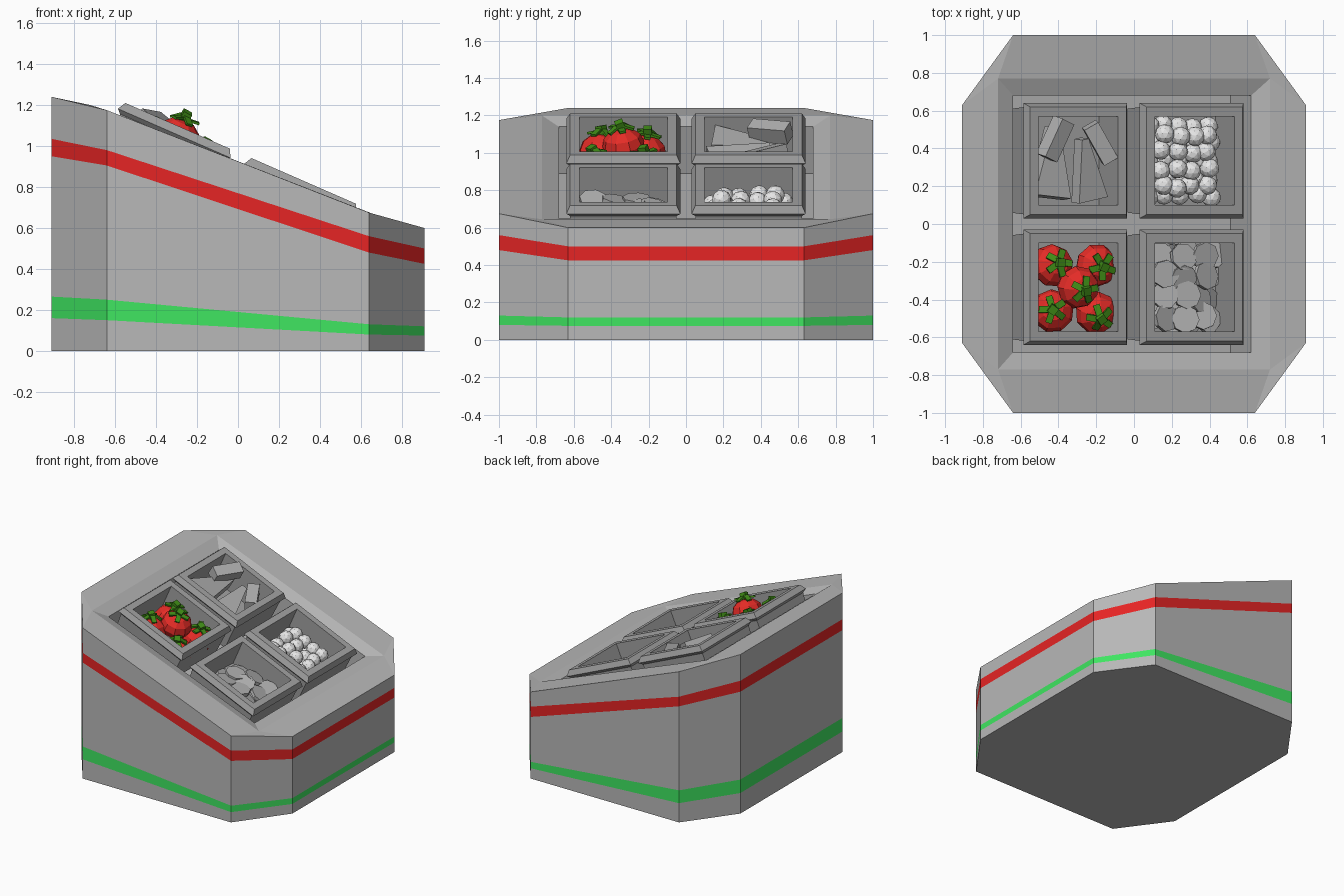
import bpy, bmesh, random
from math import radians, pi, cos, sin
from mathutils import Matrix, Vector, Euler

random.seed(4)
cube = bpy.data.objects.get("Cube")
if cube:
    bpy.data.objects.remove(cube)


def material(name, r, g, b):
    m = bpy.data.materials.new(name)
    m.use_nodes = True
    m.diffuse_color = (r, g, b, 1)
    m.node_tree.nodes["Principled BSDF"].inputs["Base Color"].default_value = (r, g, b, 1)
    return m


GREY = material("stand grey", 0.48, 0.48, 0.48)
RED = material("stripe red", 0.79, 0.018, 0.018)
GREEN = material("stripe green", 0.05, 0.79, 0.12)
TRAY = material("tray grey", 0.36, 0.36, 0.36)
FOOD = material("food grey", 0.44, 0.44, 0.44)
WHITE = material("food white", 0.85, 0.85, 0.85)
TOMATO = material("tomato red", 0.78, 0.025, 0.02)
LEAF = material("leaf green", 0.05, 0.26, 0.008)

# Sloped frame shared by the trays and their contents
ANGLE = radians(23.6)
TILT = Matrix.Translation((0, 0, 0.97)) @ Matrix.Rotation(ANGLE, 4, 'Y')


def finish(name, bm, mats, matrix=None):
    mesh = bpy.data.meshes.new(name)
    bm.to_mesh(mesh)
    bm.free()
    for m in mats:
        mesh.materials.append(m)
    obj = bpy.data.objects.new(name, mesh)
    if matrix:
        obj.matrix_world = matrix
    bpy.context.collection.objects.link(obj)
    return obj


def loft(rings, mat_of=None):
    """Skin a stack of equal rings and cap both ends."""
    bm = bmesh.new()
    loops = [[bm.verts.new(p) for p in ring] for ring in rings]
    n = len(loops[0])
    for k, (a, b) in enumerate(zip(loops, loops[1:])):
        for i in range(n):
            j = (i + 1) % n
            f = bm.faces.new((a[i], a[j], b[j], b[i]))
            f.material_index = mat_of.get(k, 0) if mat_of else 0
    bm.faces.new(loops[0][::-1])
    bm.faces.new(loops[-1])
    bmesh.ops.remove_doubles(bm, verts=bm.verts, dist=0.0005)
    bmesh.ops.recalc_face_normals(bm, faces=bm.faces)
    return bm


def place(bm, made, matrix, index=0):
    verts = made["verts"]
    bmesh.ops.transform(bm, matrix=matrix, verts=verts)
    for f in {f for v in verts for f in v.link_faces}:
        f.material_index = index


def pose(loc, rot=(0, 0, 0), size=(1, 1, 1)):
    return Matrix.LocRotScale(Vector(loc), Euler(rot), Vector(size))


def jitter(amount):
    return random.uniform(-amount, amount)


# Stand: striped octagonal body with sloped top, bevelled rim and sunken well
CORNERS = [(.91, -.63), (.91, .63), (.64, 1), (-.64, 1),
           (-.91, .63), (-.91, -.63), (-.64, -1), (.64, -1)]
LEVELS = {-.91: (0, .16, .265, .95, 1.035, 1.24),
          -.64: (0, .15, .25, .905, .98, 1.175),
          .64: (0, .08, .13, .48, .56, .675),
          .91: (0, .075, .12, .425, .50, .60)}
rings = [[(x, y, LEVELS[x][k]) for x, y in CORNERS] for k in range(6)]


def rectangle(x0, z0, x1, z1, half_y):
    return [((x1 if x > 0 else x0), (half_y if y > 0 else -half_y),
             (z1 if x > 0 else z0)) for x, y in CORNERS]


rings.append(rectangle(-.72, 1.20, .72, .645, .77))
rings.append(rectangle(-.64, 1.14, .62, .648, .68))
rings.append(rectangle(-.75, .89, .51, .395, .68))
finish("stand", loft(rings, {1: 1, 3: 2}), [GREY, GREEN, RED])


# Trays
def rect(hx, hy, z):
    return [(hx, -hy, z), (hx, hy, z), (-hx, hy, z), (-hx, -hy, z)]


UP, DOWN, SIDE = -.322, .35, .335
for name, u, y in (("upper_left", UP, SIDE), ("upper_right", UP, -SIDE),
                   ("lower_left", DOWN, SIDE), ("lower_right", DOWN, -SIDE)):
    bm = loft([rect(.27, .275, -.27), rect(.28, .285, -.06), rect(.30, .305, -.04),
               rect(.278, .285, 0), rect(.23, .235, 0), rect(.23, .235, -.25)])
    finish("tray_" + name, bm, [TRAY], TILT @ Matrix.Translation((u, y, 0)))

# White balls piled in two layers
bm = bmesh.new()
for layer, (cols, rows, w) in enumerate(((5, 5, -.19), (4, 4, -.125))):
    for i in range(cols):
        for j in range(rows):
            u = DOWN + (i - (cols - 1) / 2) * .088 + jitter(.012)
            y = SIDE + (j - (rows - 1) / 2) * .092 + jitter(.012)
            ball = bmesh.ops.create_icosphere(bm, subdivisions=2, radius=.052)
            place(bm, ball, pose((u, y, w + jitter(.02)), (jitter(3), jitter(3), 0)))
finish("white_balls", bm, [WHITE], TILT)

# Octagonal slices
bm = bmesh.new()
for layer, (cols, rows, w) in enumerate(((4, 4, -.21), (3, 4, -.15))):
    for i in range(cols):
        for j in range(rows):
            u = DOWN + (i - (cols - 1) / 2) * .115 + jitter(.015)
            y = -SIDE + (j - (rows - 1) / 2) * .11 + jitter(.015)
            disc = bmesh.ops.create_cone(bm, cap_ends=True, segments=8,
                                         radius1=.075, radius2=.075, depth=.025)
            place(bm, disc, pose((u, y, w + jitter(.02)),
                                 (jitter(.3), jitter(.3), jitter(1))))
finish("slices", bm, [FOOD], TILT)

# Tomatoes with leafy tops
bm = bmesh.new()
for u, y, w in ((-.41, -.22, -.14), (-.155, -.22, -.14), (-.41, -.46, -.14),
                (-.155, -.47, -.14), (-.30, -.335, -.055)):
    base = pose((u, y, w), (jitter(.2), jitter(.2) - ANGLE * .5, jitter(1)))
    ball = bmesh.ops.create_uvsphere(bm, u_segments=9, v_segments=6, radius=.115)
    place(bm, ball, base @ pose((0, 0, 0), size=(1, 1, .85)))
    stem = bmesh.ops.create_cube(bm, size=1)
    place(bm, stem, base @ pose((0, 0, .115), (.2, .15, 0), (.045, .045, .05)), 1)
    for k in range(5):
        a = k * 2 * pi / 5
        leaf = bmesh.ops.create_cube(bm, size=1)
        place(bm, leaf, base @ pose((.045 * cos(a), .045 * sin(a), .102),
                                    (0, .3 + jitter(.4), a), (.06, .035, .012)), 1)
finish("tomatoes", bm, [TOMATO, LEAF], TILT)


# Wedges
def wedge(name, loc, rot, length, width, thick):
    outline = [(-.02, length / 2), (-width / 2, -length / 2),
               (width / 2, -length / 2), (.02, length / 2)]
    bm = loft([[(x, y, z) for x, y in outline] for z in (-thick / 2, thick / 2)])
    finish(name, bm, [FOOD], TILT @ pose(loc, rot))


wedge("wedge_long", (-.24, .29, -.09), (.1, .12, .2), .33, .18, .08)
wedge("wedge_low", (-.43, .33, -.12), (-.1, .1, -.1), .38, .22, .09)
for name, loc, rot in (("block_upper", (-.44, .45, -.035), (.1, .25, -.4)),
                       ("block_lower", (-.17, .43, -.06), (0, -.3, .55))):
    bm = bmesh.new()
    bmesh.ops.create_cube(bm, size=1)
    finish(name, bm, [FOOD], TILT @ pose(loc, rot, (.085, .22, .09)))
